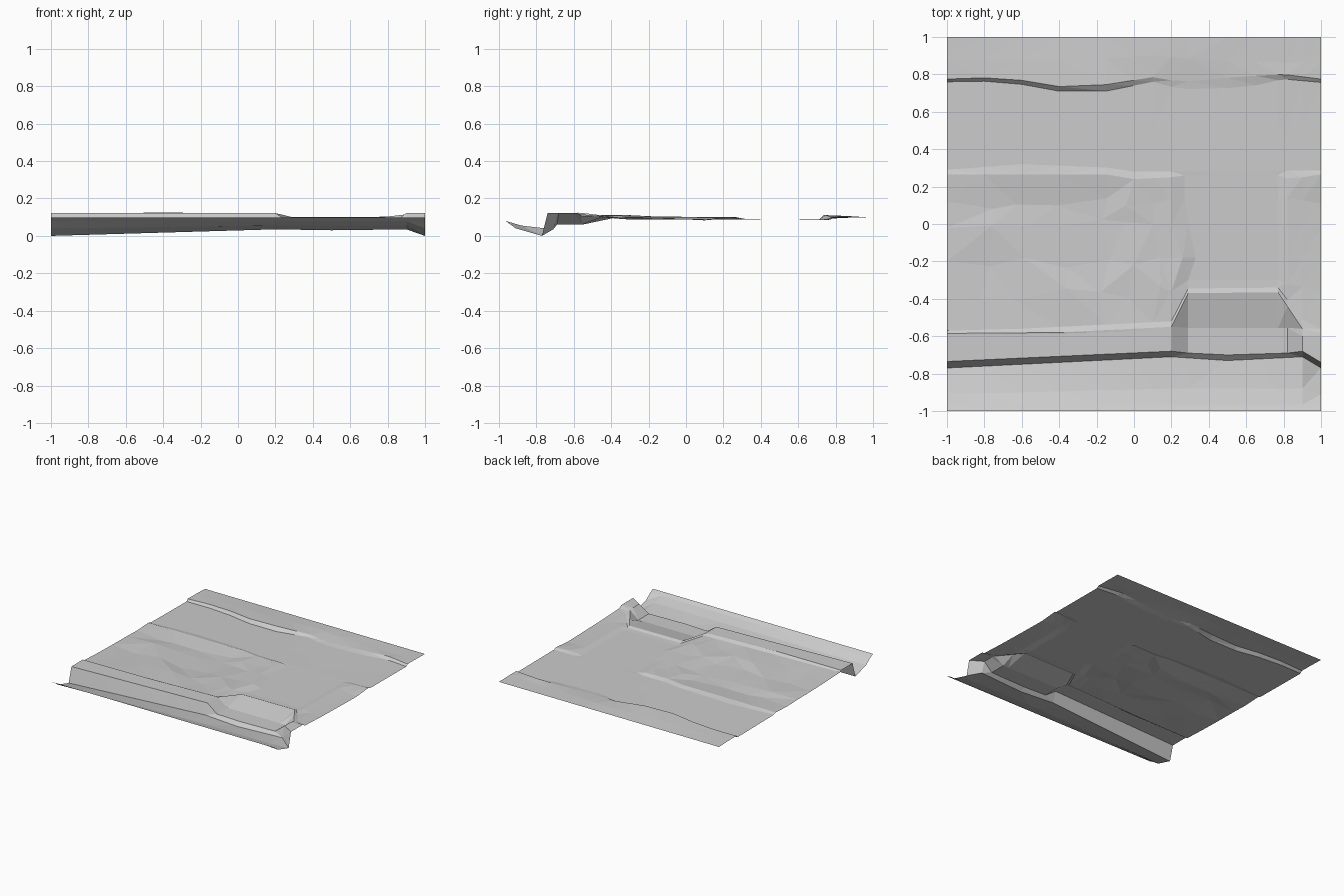
import bpy, bmesh, random

random.seed(4)


def sample(pts, x):
    """Piecewise-linear (y, z) along a crease line of (x, y, z) points."""
    for a, b in zip(pts, pts[1:]):
        if x <= b[0]:
            t = (x - a[0]) / (b[0] - a[0])
            return [a[i] + (b[i] - a[i]) * t for i in (1, 2)]
    return pts[-1][1:]


def level(y, z):
    return [(-1, y, z), (1, y, z)]


# Road edge and gutter
gutter = [
    level(-1, .098),
    level(-.965, .08),
    [(-1, -.91, .04), (.2, -.88, .055), (.9, -.88, .055), (1, -.91, .04)],
    [(-1, -.77, 0), (.2, -.71, .035), (.5, -.73, .03), (.9, -.71, .035), (1, -.77, 0)],
]

# Curb, lowered between x = .29 and .8 for the driveway ramp
curb = [
    [(-1, -.735, .122), (.2, -.68, .122), (.29, -.69, .06), (.5, -.70, .06),
     (.82, -.69, .06), (.9, -.68, .122), (1, -.74, .122)],
    [(-1, -.60, .122), (.2, -.57, .122), (.29, -.555, .06), (.82, -.555, .06),
     (.9, -.60, .122), (1, -.60, .122)],
    [(-1, -.585, .122), (-.4, -.58, .124), (.2, -.55, .122), (.29, -.37, .1),
     (.77, -.365, .1), (.9, -.56, .115), (1, -.585, .12)],
    [(-1, -.57, .11), (-.6, -.56, .108), (.2, -.52, .11), (.29, -.345, .09),
     (.77, -.34, .09), (.9, -.51, .105), (1, -.56, .105)],
]

# Sunken lawns either side of the flat driveway slab
lawn = [
    [(-1, -.38, .102), (.2, -.36, .108), (.29, -.3, .088), (.78, -.3, .088),
     (.82, -.32, .1), (1, -.36, .096)],
    [(-1, -.2, .098), (-.4, -.2, .09), (.2, -.18, .104), (.29, -.18, .088),
     (.78, -.18, .088), (.82, -.18, .1), (1, -.2, .092)],
    [(-1, -.02, .096), (-.15, 0, .094), (.2, 0, .102), (.29, 0, .088),
     (.78, 0, .088), (.82, 0, .1), (1, -.02, .088)],
    [(-1, .12, .092), (-.4, .08, .086), (.2, .14, .102), (.29, .14, .088),
     (.78, .14, .088), (.82, .14, .099), (1, .11, .086)],
    [(-1, .265, .1), (-.1, .265, .101), (0, .24, .102), (.2, .25, .102),
     (.28, .26, .088), (.78, .26, .088), (.83, .24, .099), (1, .265, .099)],
    [(-1, .29, .09), (-.6, .32, .09), (-.1, .3, .09), (0, .28, .09), (.2, .28, .089),
     (.5, .29, .088), (1, .285, .089)],
]

# Sidewalk slab and the raised broken edge behind it
sidewalk = [
    level(.5, .0875),
    [(-1, .76, .085), (-.7, .765, .085), (-.4, .71, .085), (-.15, .71, .085),
     (.1, .76, .087), (.25, .72, .087), (.6, .73, .087), (.8, .775, .087), (1, .757, .086)],
    [(-1, .775, .102), (-.7, .785, .107), (-.4, .735, .111), (-.15, .745, .111),
     (.1, .785, .1), (.25, .76, .091), (.6, .79, .096), (.8, .8, .104), (1, .775, .1)],
    [(-1, .88, .101), (-.4, .87, .106), (.1, .9, .101), (.5, .87, .097), (1, .86, .1)],
    level(1, .097),
]

rows = gutter + curb + lawn + sidewalk
columns = [-1, -.8, -.6, -.4, -.15, 0, .1, .2, .29, .5, .65, .77, .82, .9, 1]
first_lawn = len(gutter) + len(curb)
crack = {1: .04, 2: 0, 3: -.02, 4: -.02}

bm = bmesh.new()
grid = []
for r, pts in enumerate(rows):
    line = []
    k = r - first_lawn
    for x in columns:
        y, z = sample(pts, x)
        px = x
        # driveway border wanders, lawn surface is uneven
        if k in crack and x in (.2, .29):
            px += crack[k] if x == .29 else max(crack[k], 0) * 1.5
        if 0 <= k < 4 and -1 < x < .15:
            px += random.uniform(-.05, .05)
            y += random.uniform(-.04, .04)
            z += random.uniform(-.008, .008)
        line.append(bm.verts.new((px, y, z)))
    grid.append(line)

for lo, hi in zip(grid, grid[1:]):
    for i in range(len(columns) - 1):
        bm.faces.new((lo[i], lo[i + 1], hi[i + 1], hi[i]))
bmesh.ops.triangulate(bm, faces=bm.faces[:], quad_method='SHORT_EDGE')

mesh = bpy.data.meshes.new("sidewalk_tile")
bm.to_mesh(mesh)
bm.free()
tile = bpy.data.objects.new("sidewalk_tile", mesh)
bpy.context.collection.objects.link(tile)
